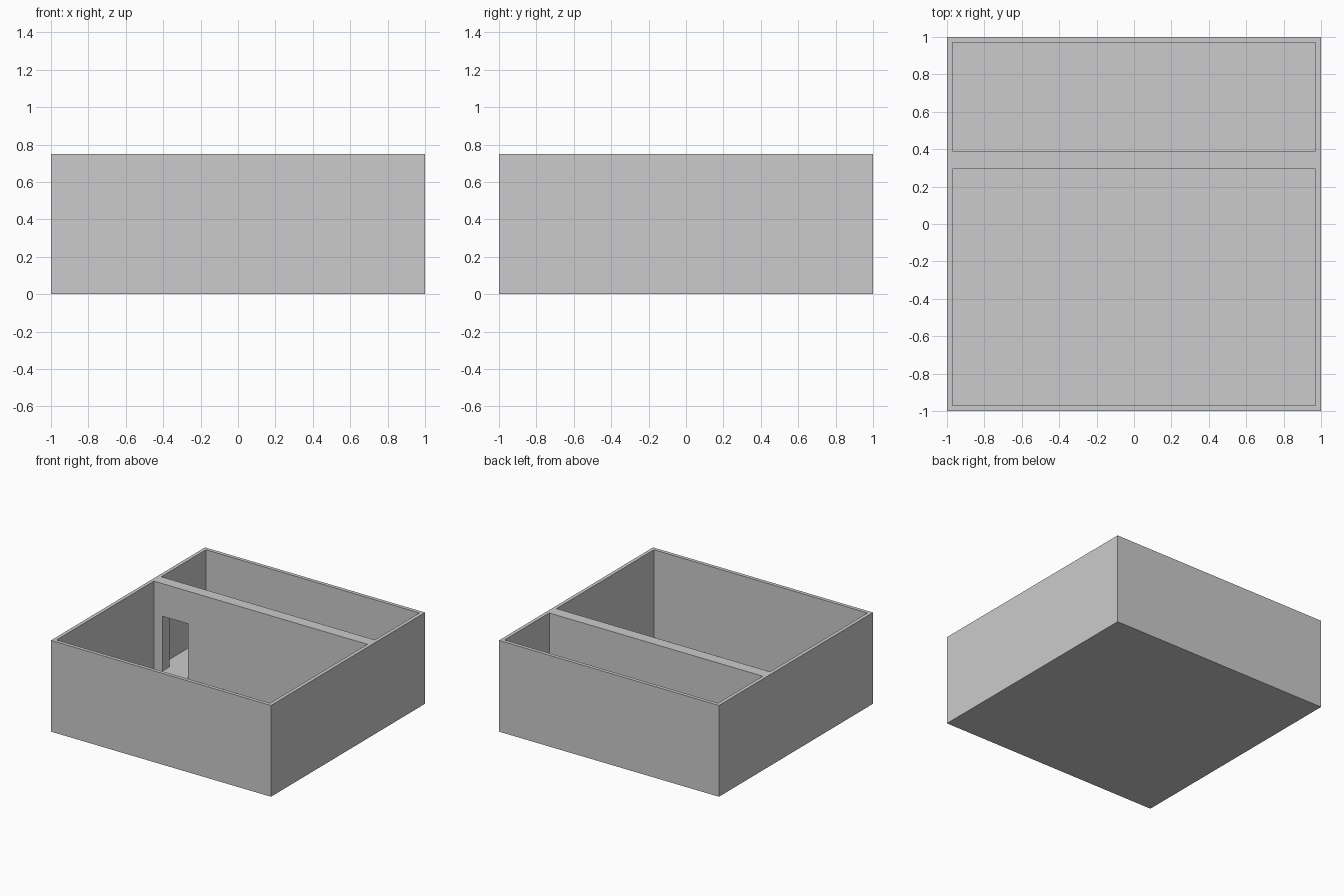
import bpy, bmesh

if "Cube" in bpy.data.objects:
    bpy.data.objects.remove(bpy.data.objects["Cube"])


def box(name, x, y, z):
    """Box spanning the given (min, max) ranges."""
    bm = bmesh.new()
    bmesh.ops.create_cube(bm, size=1)
    for v in bm.verts:
        v.co = [r[1] if c > 0 else r[0] for c, r in zip(v.co, (x, y, z))]
    mesh = bpy.data.meshes.new(name)
    bm.to_mesh(mesh)
    bm.free()
    obj = bpy.data.objects.new(name, mesh)
    bpy.context.collection.objects.link(obj)
    return obj


WALL, FLOOR, HEIGHT = 0.03, 0.03, 0.75
inner = 1 - WALL
wall_front, wall_back = 0.295, 0.39   # faces of the dividing wall

# Outer shell of the two rooms
shell = box("room_shell", (-1, 1), (-1, 1), (0, HEIGHT))

# Openings: large front room, narrow back room, doorway in the dividing wall
cutters = [
    box("front_room_cutter", (-inner, inner), (-inner, wall_front), (FLOOR, 1)),
    box("back_room_cutter", (-inner, inner), (wall_back, inner), (FLOOR, 1)),
    box("doorway_cutter", (-0.895, -0.66), (wall_front - 0.05, wall_back + 0.05), (FLOOR, 0.482)),
]
bpy.context.view_layer.objects.active = shell
for cutter in cutters:
    cutter.hide_render = True
    mod = shell.modifiers.new(cutter.name, 'BOOLEAN')
    mod.operation = 'DIFFERENCE'
    mod.solver = 'EXACT'
    mod.object = cutter
    bpy.ops.object.modifier_apply(modifier=mod.name)
for cutter in cutters:
    bpy.data.objects.remove(cutter)
